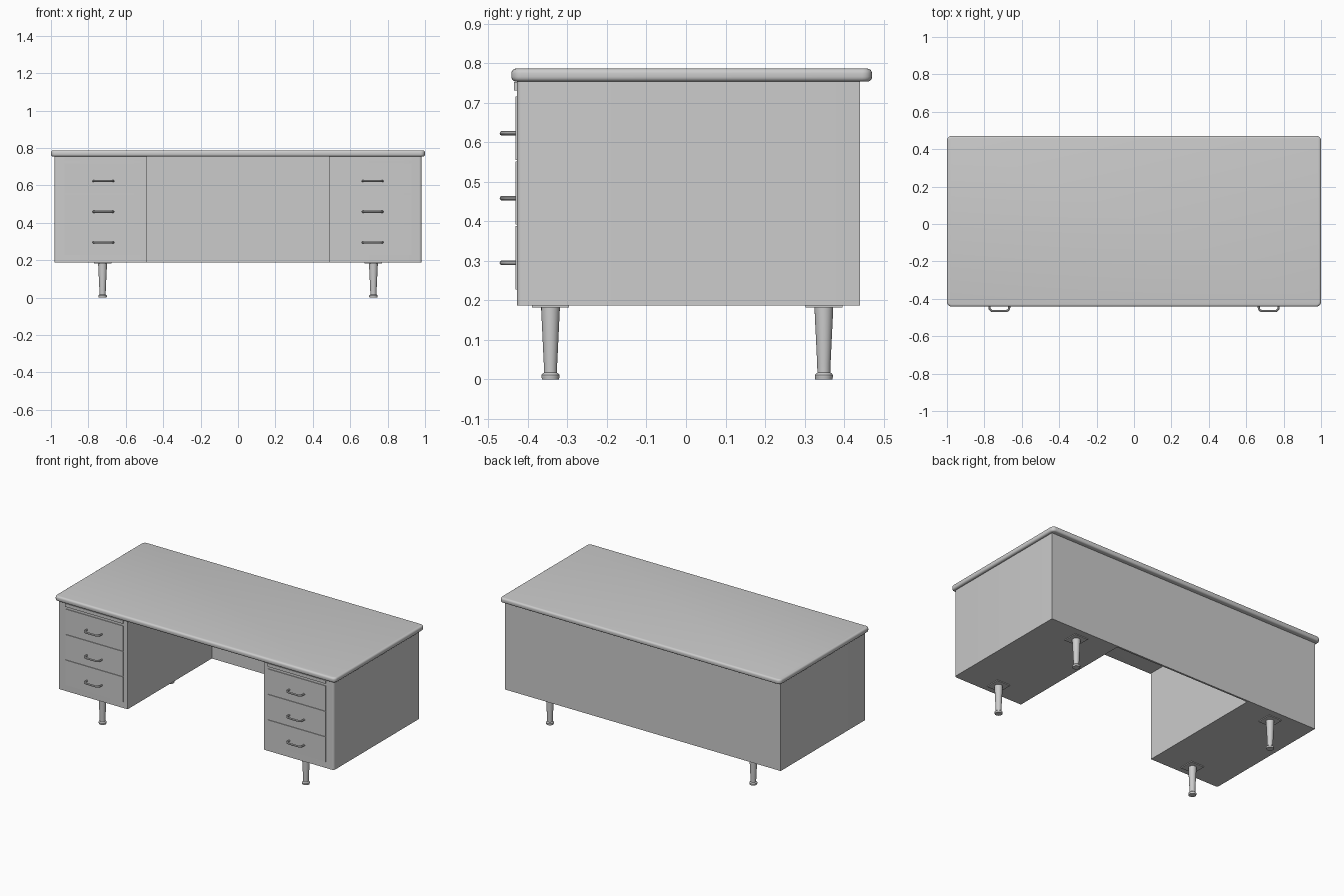
import bpy, bmesh, math
from mathutils import Vector

if "Cube" in bpy.data.objects:
    bpy.data.objects.remove(bpy.data.objects["Cube"])

grey = bpy.data.materials.new("grey_metal")
grey.diffuse_color = (0.6, 0.6, 0.6, 1)
grey.use_nodes = True
grey.node_tree.nodes["Principled BSDF"].inputs["Base Color"].default_value = grey.diffuse_color


def finish(name, bm):
    bmesh.ops.recalc_face_normals(bm, faces=bm.faces)
    me = bpy.data.meshes.new(name)
    bm.to_mesh(me)
    bm.free()
    me.materials.append(grey)
    ob = bpy.data.objects.new(name, me)
    bpy.context.collection.objects.link(ob)
    bpy.ops.object.select_all(action='DESELECT')
    bpy.context.view_layer.objects.active = ob
    ob.select_set(True)
    bpy.ops.object.shade_smooth_by_angle(angle=math.radians(35))
    return ob


def box(name, lo, hi, upright=None, radius=0.0, rim=0.0):
    """Box from corner to corner; upright(co) picks vertical edges to round, rim rounds top and bottom."""
    bm = bmesh.new()
    bmesh.ops.create_cube(bm, size=1)
    for v in bm.verts:
        v.co = Vector([l + (c + 0.5) * (h - l) for c, l, h in zip(v.co, lo, hi)])
    if upright:
        edges = [e for e in bm.edges if abs(e.verts[0].co.z - e.verts[1].co.z) > 1e-5
                 and upright(e.verts[0].co)]
        bmesh.ops.bevel(bm, geom=edges, offset=radius, segments=5, profile=0.5, affect='EDGES')
    if rim:
        edges = [e for e in bm.edges if abs(e.verts[0].co.z - e.verts[1].co.z) < 1e-5
                 and e.calc_face_angle(0) > 1]
        bmesh.ops.bevel(bm, geom=edges, offset=rim, segments=4, profile=0.5, affect='EDGES')
    return finish(name, bm)


def lathe(name, profile, loc, n=24):
    bm = bmesh.new()
    rings = [[bm.verts.new((loc[0] + r * math.cos(2 * math.pi * i / n),
                            loc[1] + r * math.sin(2 * math.pi * i / n), z))
              for i in range(n)] for r, z in profile]
    for a, b in zip(rings, rings[1:]):
        for i in range(n):
            bm.faces.new((a[i], a[(i + 1) % n], b[(i + 1) % n], b[i]))
    bm.faces.new(rings[0])
    bm.faces.new(rings[-1])
    return finish(name, bm)


def tube(name, path, r, loc, n=10):
    """Round bar along a path lying in the xy plane."""
    pts = [Vector((x, y, 0)) for x, y in path]
    bm = bmesh.new()
    rings = []
    for i, p in enumerate(pts):
        t = (pts[min(i + 1, len(pts) - 1)] - pts[max(i - 1, 0)]).normalized()
        side = Vector((-t.y, t.x, 0))
        rings.append([bm.verts.new(Vector(loc) + p + r * (side * math.cos(2 * math.pi * k / n)
                      + Vector((0, 0, 1)) * math.sin(2 * math.pi * k / n))) for k in range(n)])
    for a, b in zip(rings, rings[1:]):
        for k in range(n):
            bm.faces.new((a[k], a[(k + 1) % n], b[(k + 1) % n], b[k]))
    bm.faces.new(rings[0])
    bm.faces.new(rings[-1])
    return finish(name, bm)


# Desktop with rounded corners and rim
box("desktop", (-1, -0.442, 0.754), (1, 0.471, 0.787), lambda c: True, 0.025, 0.012)

# Back panel closing the knee space
box("back_panel", (-0.49, 0.428, 0.187), (0.49, 0.44, 0.756))

FRONT = -0.428
# Handle path: U shape with rounded corners
half = [(0.053, 0.002)] + [(0.033 + 0.02 * math.cos(a), -0.018 - 0.02 * math.sin(a))
                           for a in (math.pi / 2 * i / 5 for i in range(6))]
handle_path = half + [(-x, y) for x, y in reversed(half)]

leg_profile = [(0.022, 0), (0.022, 0.003), (0.023, 0.006), (0.023, 0.011), (0.020, 0.015),
               (0.0165, 0.017), (0.017, 0.04), (0.0235, 0.175), (0.0235, 0.184)]

for side, s in (("left", -1), ("right", 1)):
    def span(a, b):
        return sorted((s * a, s * b))

    # Pedestal, rounded on its outer front corner
    x0, x1 = span(0.486, 0.982)
    box(f"{side}_pedestal", (x0, FRONT, 0.187), (x1, 0.44, 0.756),
        lambda c: c.y < 0 and abs(c.x) > 0.9, 0.014)

    # Pull-out shelf front
    x0, x1 = span(0.515, 0.927)
    box(f"{side}_pull_out_shelf", (x0, FRONT - 0.007, 0.732), (x1, FRONT + 0.02, 0.753))

    # Three drawers with handles
    for i, (z0, z1) in enumerate(((0.556, 0.716), (0.392, 0.552), (0.228, 0.388))):
        box(f"{side}_drawer_{i + 1}", (x0, FRONT - 0.004, z0), (x1, FRONT + 0.02, z1))
        tube(f"{side}_handle_{i + 1}", handle_path, 0.0058,
             (s * 0.72, FRONT, 0.623 - 0.164 * i))

    # Tapered legs on square mounting plates
    for place, y in (("front", -0.343), ("back", 0.349)):
        x = s * 0.724
        lathe(f"{side}_{place}_leg", leg_profile, (x, y))
        box(f"{side}_{place}_leg_plate", (x - 0.047, y - 0.047, 0.182), (x + 0.047, y + 0.047, 0.189))
